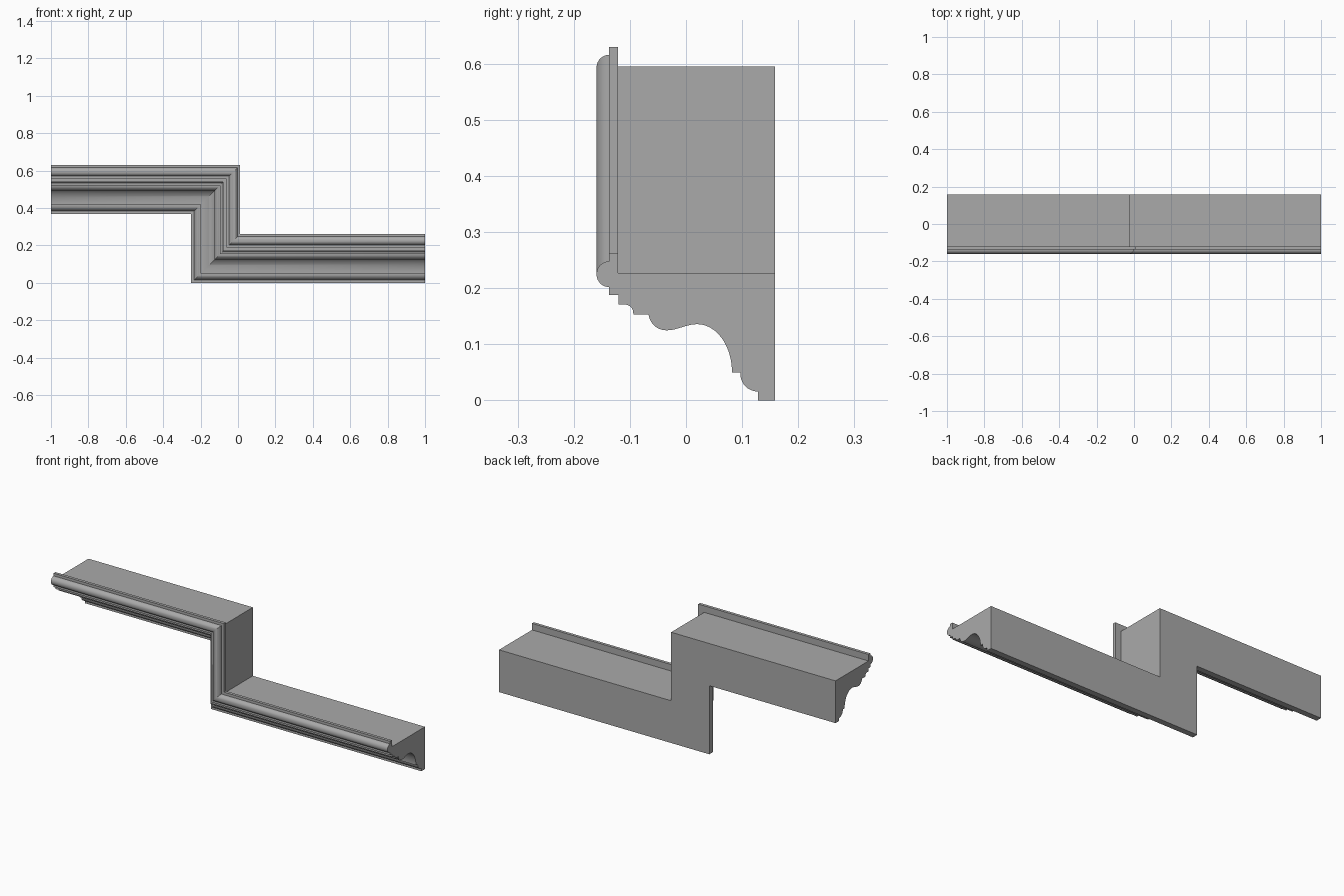
import bpy, bmesh
from math import sin, cos, radians, pi

cube = bpy.data.objects.get("Cube")
if cube:
    bpy.data.objects.remove(cube, do_unlink=True)

RISE = 0.368      # height of the step between the two runs
STEP_X = -0.25    # outer edge of the vertical run


def arc(cy, ch, ry, rh, start, end, n):
    """Points (depth, height) along an elliptical arc, angles in degrees."""
    angles = [radians(start + (end - start) * i / n) for i in range(n + 1)]
    return [(cy + ry * cos(a), ch + rh * sin(a)) for a in angles]


def wave(y0, h0, y1, h1, n):
    """Inner points of an S curve that is level at both ends."""
    return [(y0 + (y1 - y0) * i / n, h0 + (h1 - h0) * (1 - cos(pi * i / n)) / 2)
            for i in range(1, n)]


# Cross-section of the moulding, from the bottom of the back to the top
profile = [(0.159, 0), (0.128, 0)]
profile += arc(0.128, 0.047, 0.031, 0.031, 270, 180, 10)      # lower quarter round
profile += [(0.097, 0.050)]
profile += arc(0.020, 0.050, 0.062, 0.086, 0, 90, 18)         # large cove
profile += wave(0.020, 0.136, -0.035, 0.125, 10)
profile += arc(-0.035, 0.157, 0.032, 0.032, 270, 187, 10)     # nose of the ogee
profile += [(-0.094, 0.153)]
profile += arc(-0.109, 0.156, 0.015, 0.015, 0, 90, 8)         # small cove
profile += [(-0.120, 0.171), (-0.120, 0.188), (-0.137, 0.188)]
profile += arc(-0.137, 0.225, 0.0225, 0.023, 270, 90, 20)     # round bead
profile += [(-0.137, 0.262), (-0.121, 0.262), (-0.121, 0.227), (0.159, 0.227)]

# Sweep it along the stepped path with mitred corners
bm = bmesh.new()


def ring(place):
    verts = []
    for y, h in profile:
        x, z = place(h)
        verts.append(bm.verts.new((x, y, z)))
    return verts


rings = [
    ring(lambda h: (-1, RISE + h)),
    ring(lambda h: (STEP_X + h, RISE + h)),
    ring(lambda h: (STEP_X + h, h)),
    ring(lambda h: (1, h)),
]
count = len(profile)
for a, b in zip(rings, rings[1:]):
    for i in range(count):
        j = (i + 1) % count
        bm.faces.new((a[i], a[j], b[j], b[i]))
bm.faces.new(rings[0])
bm.faces.new(rings[-1][::-1])
bmesh.ops.recalc_face_normals(bm, faces=bm.faces)

mesh = bpy.data.meshes.new("stepped_moulding")
bm.to_mesh(mesh)
bm.free()
moulding = bpy.data.objects.new("stepped_moulding", mesh)
bpy.context.collection.objects.link(moulding)

# Plain grey finish
grey = bpy.data.materials.new("plain_grey")
grey.use_nodes = True
colour = (0.4, 0.4, 0.4, 1)
grey.diffuse_color = colour
grey.node_tree.nodes["Principled BSDF"].inputs["Base Color"].default_value = colour
mesh.materials.append(grey)

# Smooth curves, crisp arrises
bpy.ops.object.select_all(action='DESELECT')
moulding.select_set(True)
bpy.context.view_layer.objects.active = moulding
bpy.ops.object.shade_smooth_by_angle(angle=radians(30))
